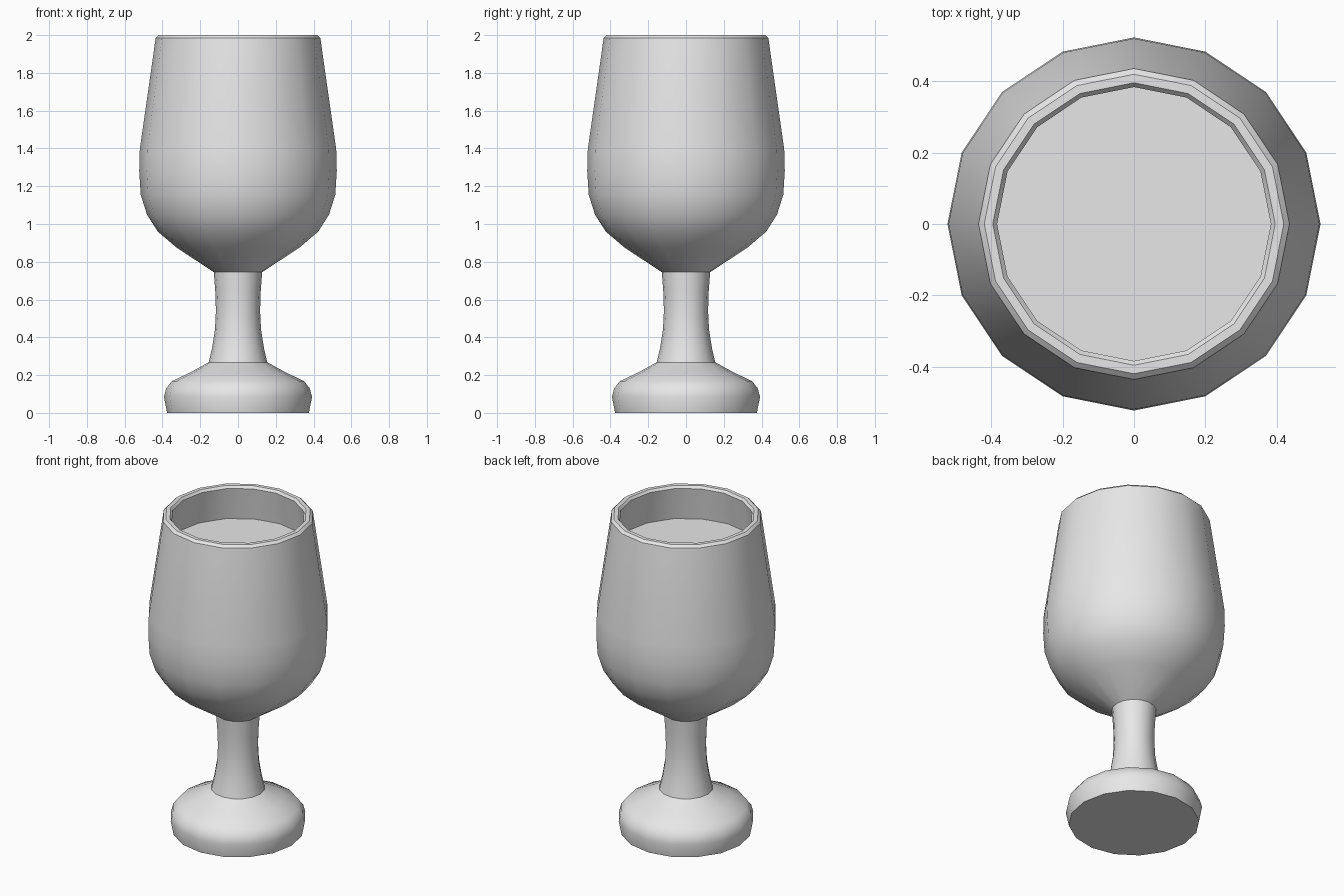
import bpy, bmesh, math

if "Cube" in bpy.data.objects:
    bpy.data.objects.remove(bpy.data.objects["Cube"])

SIDES = 16


def material(name, rgb):
    m = bpy.data.materials.new(name)
    m.diffuse_color = (*rgb, 1.0)
    m.use_nodes = True
    m.node_tree.nodes["Principled BSDF"].inputs["Base Color"].default_value = m.diffuse_color
    return m


def lathe(name, profile, mat, cap_first=False, cap_last=False):
    """Revolve (radius, height) points around z, listed so that faces point outward."""
    bm = bmesh.new()
    rings = []
    for r, z in profile:
        rings.append([bm.verts.new((r * math.cos(2 * math.pi * i / SIDES),
                                    r * math.sin(2 * math.pi * i / SIDES), z))
                      for i in range(SIDES)])
    for a, b in zip(rings, rings[1:]):
        for i in range(SIDES):
            j = (i + 1) % SIDES
            bm.faces.new((a[i], a[j], b[j], b[i]))
    if cap_first:
        bm.faces.new(rings[0][::-1])
    if cap_last:
        bm.faces.new(rings[-1])
    mesh = bpy.data.meshes.new(name)
    bm.to_mesh(mesh)
    bm.free()
    mesh.materials.append(mat)
    obj = bpy.data.objects.new(name, mesh)
    bpy.context.collection.objects.link(obj)
    bpy.ops.object.select_all(action='DESELECT')
    obj.select_set(True)
    bpy.context.view_layer.objects.active = obj
    bpy.ops.object.shade_smooth_by_angle(angle=math.radians(30))
    return obj


grey = material("light grey", (0.8, 0.8, 0.8))

# Rounded foot flowing into the stem
lathe("foot_and_stem", [
    (0.375, 0.0), (0.392, 0.085), (0.38, 0.13), (0.35, 0.168), (0.255, 0.213),
    (0.155, 0.268), (0.138, 0.34), (0.122, 0.44), (0.117, 0.54),
    (0.12, 0.64), (0.128, 0.745)], grey, cap_first=True)

# Bowl: outer wall, bevelled rim, inner wall
lathe("bowl", [
    (0.128, 0.745), (0.325, 0.875), (0.425, 0.96), (0.482, 1.05), (0.515, 1.155),
    (0.523, 1.28), (0.52, 1.395), (0.436, 1.985), (0.42, 2.0),
    (0.396, 2.0), (0.384, 1.985), (0.417, 1.78), (0.47, 1.395), (0.465, 1.17),
    (0.39, 0.99), (0.29, 0.9), (0.11, 0.79)], grey, cap_last=True)

# Surface of the drink
lathe("drink_surface", [(0.40, 1.76), (0.416, 1.78)], grey, cap_last=True)
